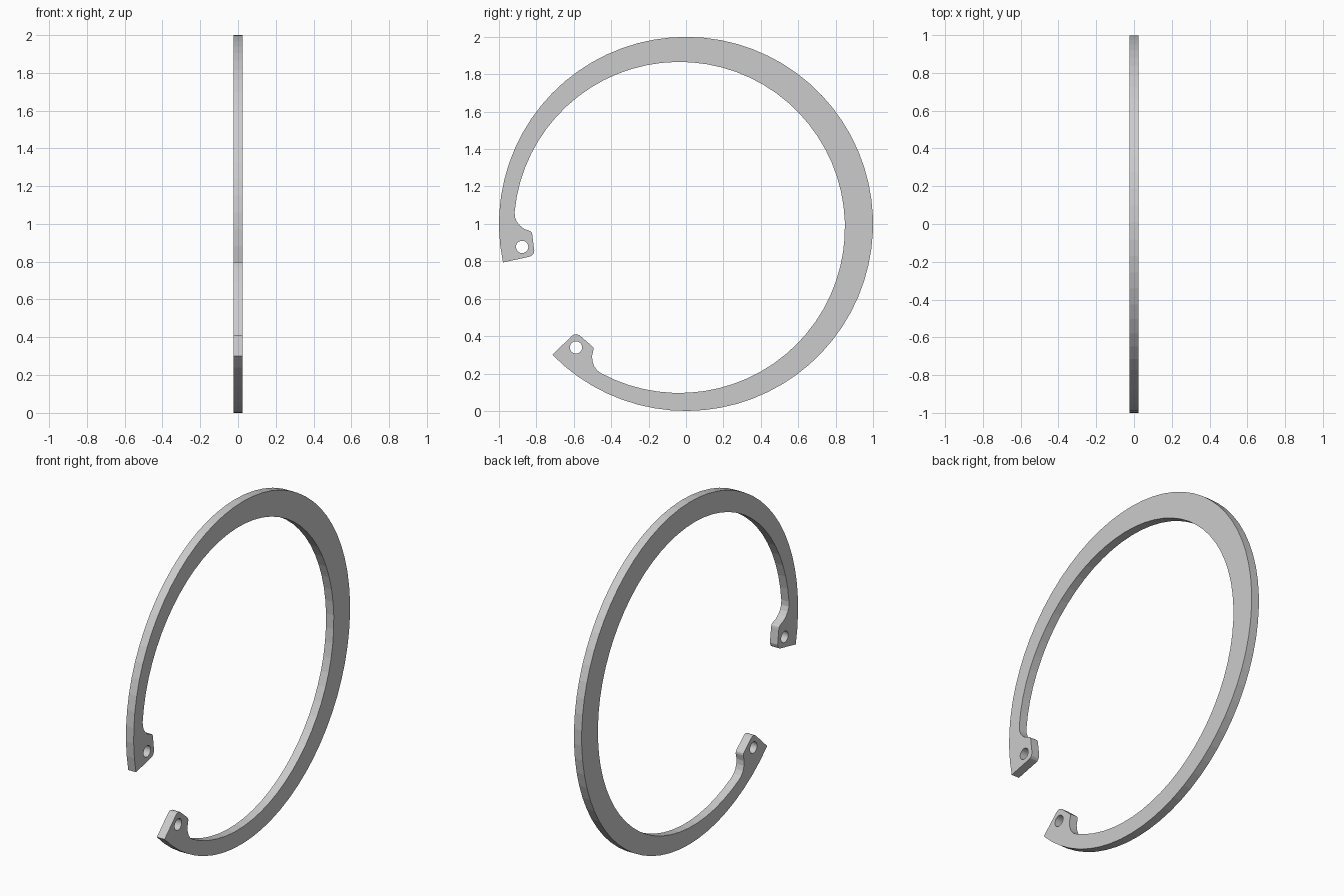
import bpy, bmesh
from math import sin, cos, radians

if "Cube" in bpy.data.objects:
    bpy.data.objects.remove(bpy.data.objects["Cube"])

AXIS = 208.15            # direction of the ring's gap, seen in the YZ plane
HALF = 0.025             # half thickness along x
CENTRE = (0.0, 1.0)
OFFSET = 0.04            # inner circle shifts toward the gap, thinning the ends


def arc(c, r, a0, a1, n):
    return [(c[0] + r * cos(radians(a0 + (a1 - a0) * i / n)),
             c[1] + r * sin(radians(a0 + (a1 - a0) * i / n))) for i in range(n + 1)]


def mirror(p):
    # reflect across the gap axis through the ring centre
    y, z = p[0] - CENTRE[0], p[1] - CENTRE[1]
    c, s = cos(radians(2 * AXIS)), sin(radians(2 * AXIS))
    return (CENTRE[0] + c * y + s * z, CENTRE[1] + s * y - c * z)


inner_c = (CENTRE[0] + OFFSET * cos(radians(AXIS)),
           CENTRE[1] + OFFSET * sin(radians(AXIS)))
start = AXIS - 180

# Upper half: outer arc, lug with rounded corners and fillet, inner arc
outer = arc(CENTRE, 1.0, start, 191.9, 32)
lug = [(-0.84, 0.824), (-0.826, 0.829), (-0.816, 0.839), (-0.811, 0.855),
       (-0.822, 0.944), (-0.825, 0.954), (-0.833, 0.961), (-0.866, 0.974),
       (-0.888, 0.991), (-0.905, 1.013), (-0.915, 1.038)]
inner = arc(inner_c, 0.885, 174.5, start, 28)

# Full outline: upper half around to the thick side, then its mirror image
upper = outer + lug + inner
lower = [mirror(p) for p in reversed(upper)]
outline = upper + lower[1:-1]
hole = arc((-0.876, 0.877), 0.033, 0, 360, 20)[:-1]
loops = [outline, hole, [mirror(p) for p in hole]]

# Fill the flat profile with its two plier holes and extrude it
bm = bmesh.new()
for pts in loops:
    vs = [bm.verts.new((-HALF, y, z)) for y, z in pts]
    for i, v in enumerate(vs):
        bm.edges.new((v, vs[(i + 1) % len(vs)]))
bmesh.ops.triangle_fill(bm, use_beauty=True, use_dissolve=False, edges=bm.edges[:])
ext = bmesh.ops.extrude_face_region(bm, geom=bm.faces[:], use_keep_orig=True)
bmesh.ops.translate(bm, vec=(2 * HALF, 0, 0),
                    verts=[g for g in ext["geom"] if isinstance(g, bmesh.types.BMVert)])
bmesh.ops.recalc_face_normals(bm, faces=bm.faces[:])

mesh = bpy.data.meshes.new("retaining_ring")
bm.to_mesh(mesh)
bm.free()
ring = bpy.data.objects.new("retaining_ring", mesh)
bpy.context.collection.objects.link(ring)
